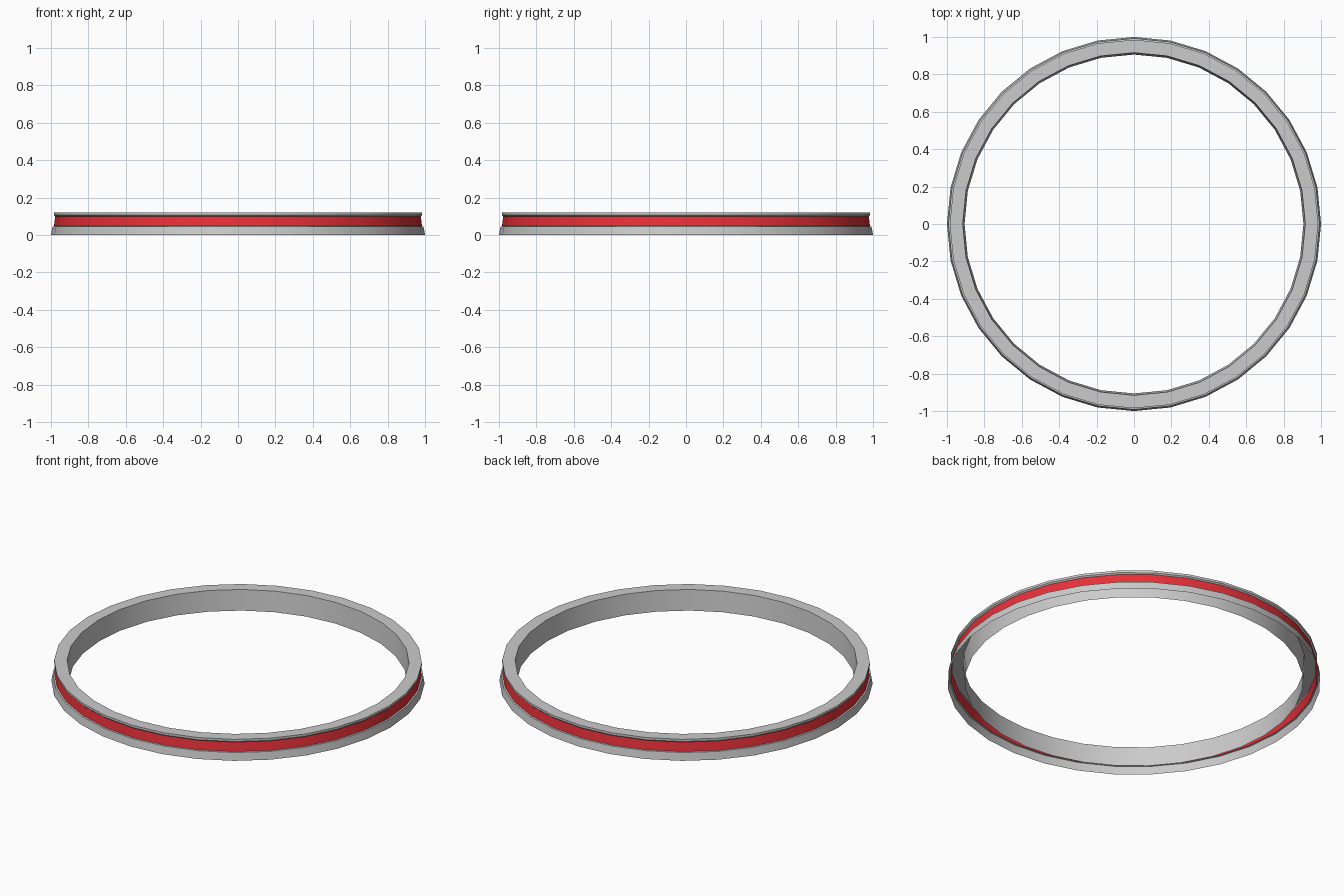
import bpy, bmesh, math

if "Cube" in bpy.data.objects:
    bpy.data.objects.remove(bpy.data.objects["Cube"])

SIDES = 32


def lathe(name, profile, color=None):
    """Spin an open (radius, height) profile round z into a thin shell."""
    bm = bmesh.new()
    rings = []
    for r, z in profile:
        rings.append([bm.verts.new((r * math.cos(2 * math.pi * i / SIDES),
                                    r * math.sin(2 * math.pi * i / SIDES), z))
                      for i in range(SIDES)])
    for low, high in zip(rings, rings[1:]):
        for i in range(SIDES):
            j = (i + 1) % SIDES
            bm.faces.new((low[i], low[j], high[j], high[i]))
    mesh = bpy.data.meshes.new(name)
    bm.to_mesh(mesh)
    bm.free()
    obj = bpy.data.objects.new(name, mesh)
    bpy.context.collection.objects.link(obj)
    if color:
        mat = bpy.data.materials.new(name + "_paint")
        mat.diffuse_color = color
        mat.use_nodes = True
        mat.node_tree.nodes["Principled BSDF"].inputs["Base Color"].default_value = mat.diffuse_color
        mesh.materials.append(mat)
    bpy.ops.object.select_all(action='DESELECT')
    obj.select_set(True)
    bpy.context.view_layer.objects.active = obj
    bpy.ops.object.shade_smooth_by_angle(angle=math.radians(18))
    return obj


# flared grey skirt with a small step up to the coloured band
lathe("lower_band", [(1.0, 0.0), (0.992, 0.045), (0.984, 0.047)])

# red stripe, leaning slightly inward
lathe("red_stripe", [(0.984, 0.047), (0.977, 0.10)], (0.8, 0.03, 0.04, 1))

# overhanging lip, flat top and inner wall; the underside stays open
lathe("rim_and_inner_wall", [(0.977, 0.10), (0.985, 0.107), (0.985, 0.12),
                             (0.916, 0.12), (0.906, 0.0)])
